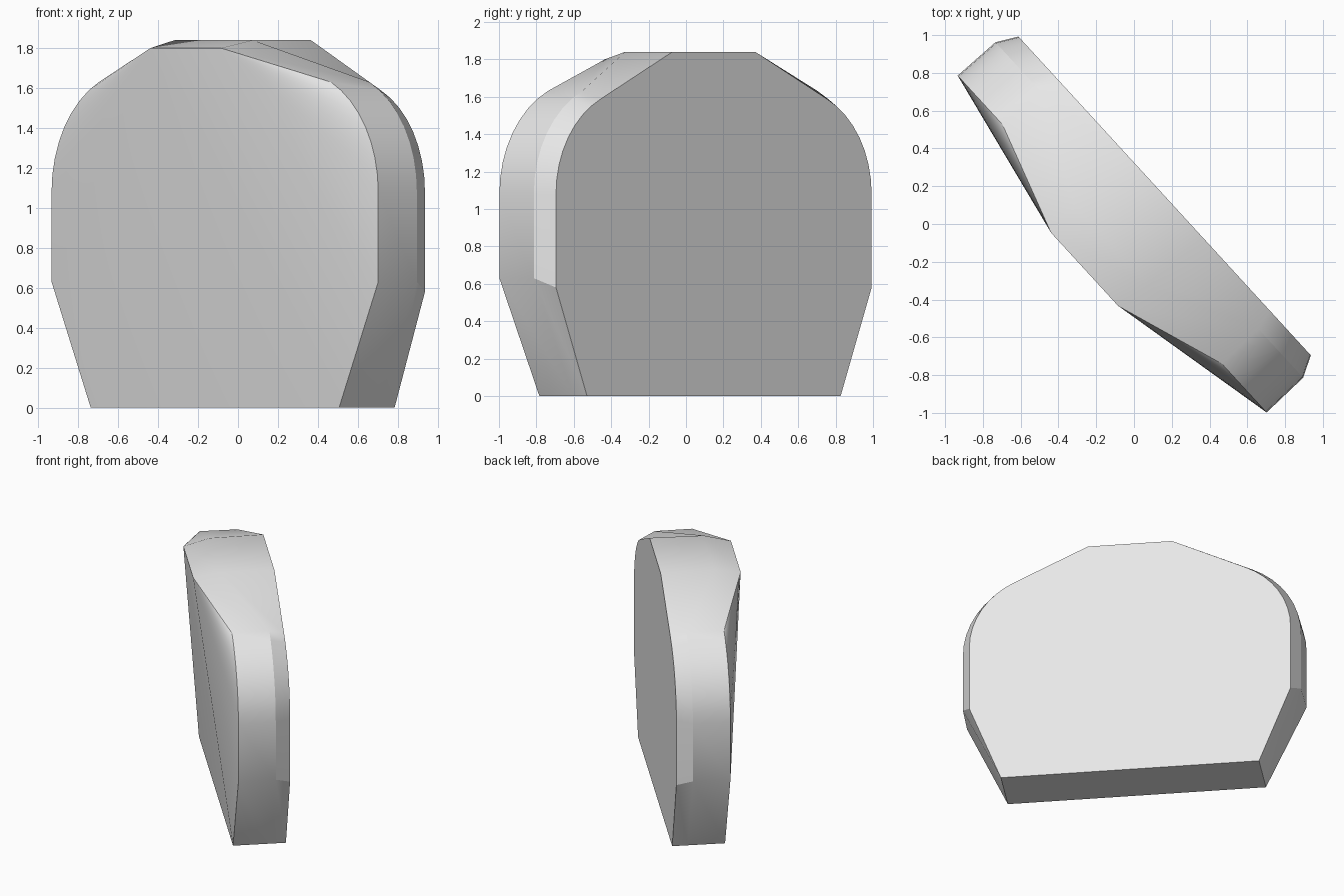
import bpy, bmesh
from math import sin, cos, radians, atan2
from mathutils import Matrix

cube = bpy.data.objects.get("Cube")
if cube:
    bpy.data.objects.remove(cube, do_unlink=True)

grey = bpy.data.materials.new("stone_grey")
grey.use_nodes = True
grey.diffuse_color = (0.8, 0.8, 0.8, 1)
grey.node_tree.nodes["Principled BSDF"].inputs["Base Color"].default_value = (0.8, 0.8, 0.8, 1)

STEPS = 8


def half_outline(depth, half_width, corner_z, radius, top):
    """Right half of one outline: foot, side, rounded shoulder, top corner."""
    pts = [(0.92, depth, 0), (half_width, depth, corner_z)]
    for i in range(STEPS + 1):
        a = radians(65) * i / STEPS
        pts.append((half_width - radius + radius * cos(a), depth, 1.08 + radius * sin(a)))
    return pts + [top]


# Outlines from back to front; the front one leans out at the top
outlines = [
    half_outline(0.22, 1.145, 0.58, 0.56, (0.30, 0.22, 1.84)),
    half_outline(0.11, 1.205, 0.63, 0.607, (0.29, -0.165, 1.84)),
    half_outline(-0.157, 1.21, 0.63, 0.607, (0.262, -0.355, 1.80)),
]

bm = bmesh.new()
rings = []
for half in outlines:
    mirrored = [(-x, y, z) for x, y, z in reversed(half)]
    rings.append([bm.verts.new(p) for p in half + mirrored])

# Rim between neighbouring outlines
count = len(rings[0])
for a, b in zip(rings, rings[1:]):
    for i in range(count):
        j = (i + 1) % count
        bm.faces.new((a[i], a[j], b[j], b[i]))

# Flat back
bm.faces.new(rings[0])

# Front: sloping centre panel with a fan on either side
front = rings[-1]
mid = count // 2
bm.faces.new((front[0], front[mid - 1], front[mid], front[-1]))
for i in range(mid - 2):
    bm.faces.new((front[mid - 1], front[i], front[i + 1]))
    bm.faces.new((front[mid], front[count - 1 - i], front[count - 2 - i]))

bmesh.ops.recalc_face_normals(bm, faces=bm.faces)

# Turn the slab to its diagonal stance
bmesh.ops.transform(bm, matrix=Matrix.Rotation(atan2(-0.737, 0.676), 4, "Z"), verts=bm.verts)

mesh = bpy.data.meshes.new("rounded_slab")
bm.to_mesh(mesh)
bm.free()
mesh.materials.append(grey)
slab = bpy.data.objects.new("rounded_slab", mesh)
bpy.context.collection.objects.link(slab)
bpy.ops.object.select_all(action="DESELECT")
slab.select_set(True)
bpy.context.view_layer.objects.active = slab
bpy.ops.object.shade_smooth_by_angle(angle=radians(25))
